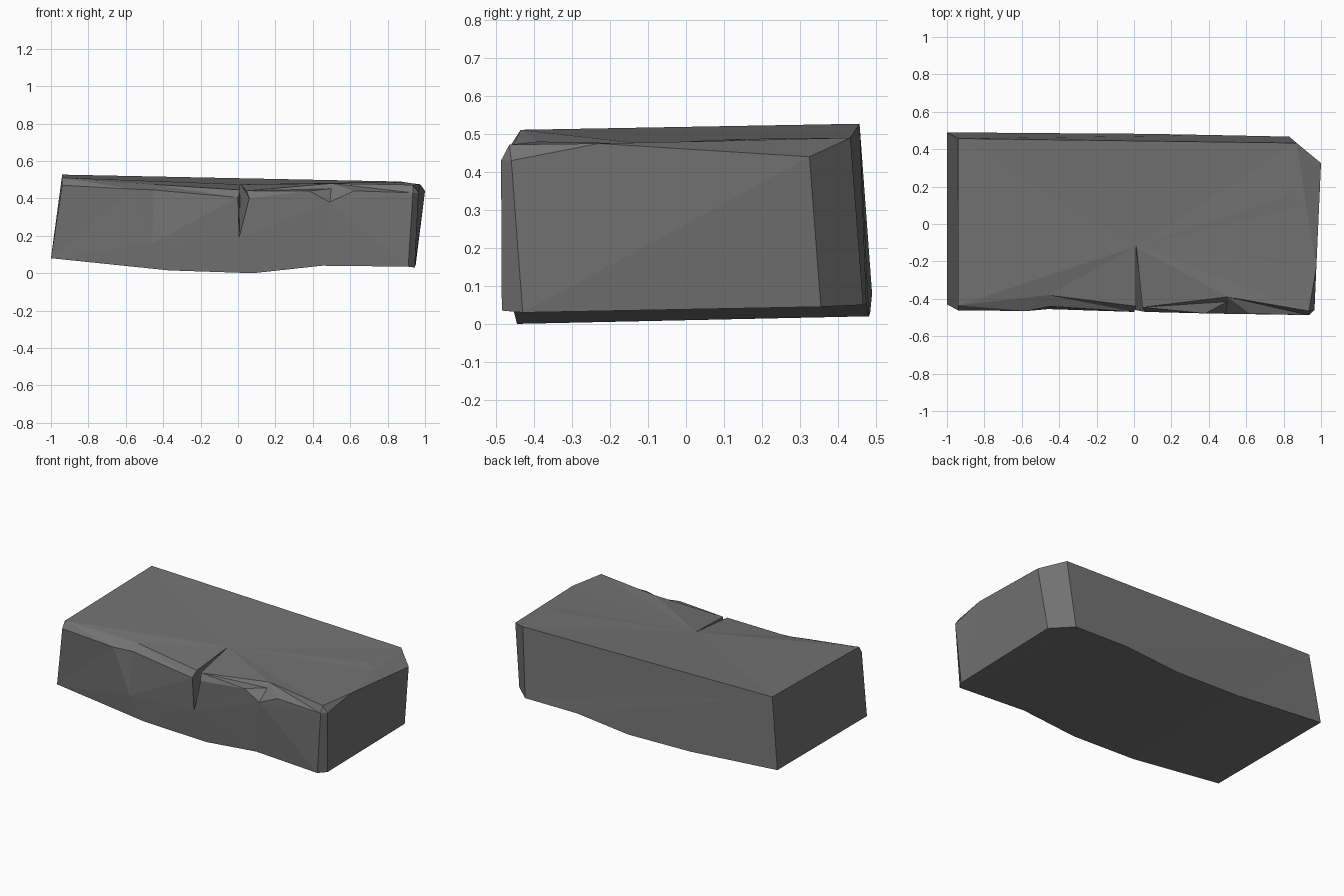
import bpy, bmesh

if "Cube" in bpy.data.objects:
    bpy.data.objects.remove(bpy.data.objects["Cube"])

bm = bmesh.new()
cache = {}


def vert(p):
    if p not in cache:
        cache[p] = bm.verts.new(p)
    return cache[p]


def face(*pts):
    pts = list(dict.fromkeys(pts))
    if len(pts) > 2:
        bm.faces.new([vert(p) for p in pts])


def stitch(a, b):
    """Triangle strip between two polylines that both run along +x."""
    i = j = 0
    while i < len(a) - 1 or j < len(b) - 1:
        if j == len(b) - 1 or (i < len(a) - 1 and a[i + 1][0] <= b[j + 1][0]):
            face(a[i], a[i + 1], b[j])
            i += 1
        else:
            face(a[i], b[j + 1], b[j])
            j += 1


# Bottom outlines, left to right
bottom_front = [(-1, -.43, .08), (-.37, -.445, .015), (.08, -.445, 0),
                (.45, -.455, .04), (.91, -.485, .035)]
bottom_back = [(-1, .49, .08), (-.37, .485, .03), (.08, .482, .02),
               (.45, .475, .055), (.83, .467, .05)]
right_front_low, right_back_low = (.945, -.43, .03), (.95, .355, .045)

# Worn front rim: lower and upper edge of the bevel, split by the crack
low_left = [(-.94, -.462, .47), (-.57, -.465, .45), (-.45, -.44, .445), (0, -.47, .405)]
low_right = [(.06, -.47, .4), (.38, -.478, .44), (.5, -.415, .452),
             (.62, -.48, .44), (.935, -.487, .43)]
high_left = [(-.94, -.435, .511), (-.46, -.38, .475), (.012, -.44, .445)]
high_right = [(.045, -.445, .44), (.5, -.39, .48), (.935, -.465, .472)]

# Dent, crack and notch points
dent, notch = (-.46, -.455, .16), (.49, -.48, .38)
crack_low, crack_end = (.006, -.46, .19), (.012, -.12, .475)

# Top and right side corners
back_left, back_right = (-.94, .457, .527), (.87, .433, .49)
chip_a, chip_b, chip_c = (.81, .15, .487), (.92, .1, .482), (1, .325, .44)
right_top, right_front = (.975, -.23, .475), (.965, -.46, .43)

# Front face and bevel
stitch(bottom_front, [bottom_front[0], dent, crack_low, notch, low_right[-1]])
stitch([bottom_front[0], dent, crack_low], low_left)
stitch([crack_low, notch, low_right[-1]], low_right)
stitch(low_left, high_left)
stitch(low_right, high_right)

# Crack walls
for lo, hi in ((low_left[-1], high_left[-1]), (low_right[0], high_right[0])):
    face(crack_low, lo, crack_end)
    face(lo, hi, crack_end)

# Top, fanned from the end of the crack
rim = high_right + [right_top, chip_b, chip_a, back_right, back_left] + high_left
for p, q in zip(rim, rim[1:]):
    face(crack_end, p, q)

# Chipped right corner
face(chip_a, chip_b, back_right)
face(chip_b, chip_c, back_right)
face(chip_b, right_top, chip_c)

# Right end and its bevelled corners
face(low_right[-1], right_front, high_right[-1])
face(high_right[-1], right_front, right_top)
face(bottom_front[-1], right_front_low, right_front, low_right[-1])
face(right_front_low, right_top, right_front)
face(right_front_low, right_back_low, chip_c)
face(right_front_low, chip_c, right_top)
face(right_back_low, bottom_back[-1], back_right, chip_c)

# Back, left end and underside
stitch(bottom_back, [back_left, back_right])
face(bottom_front[0], low_left[0], high_left[0], back_left, bottom_back[0])
stitch(bottom_front + [right_front_low], bottom_back + [right_back_low])

bmesh.ops.recalc_face_normals(bm, faces=bm.faces[:])
mesh = bpy.data.meshes.new("stone_slab")
bm.to_mesh(mesh)
bm.free()

stone = bpy.data.materials.new("dark grey stone")
stone.diffuse_color = (.17, .17, .17, 1)
stone.use_nodes = True
stone.node_tree.nodes["Principled BSDF"].inputs["Base Color"].default_value = stone.diffuse_color
mesh.materials.append(stone)
bpy.context.collection.objects.link(bpy.data.objects.new("stone_slab", mesh))
